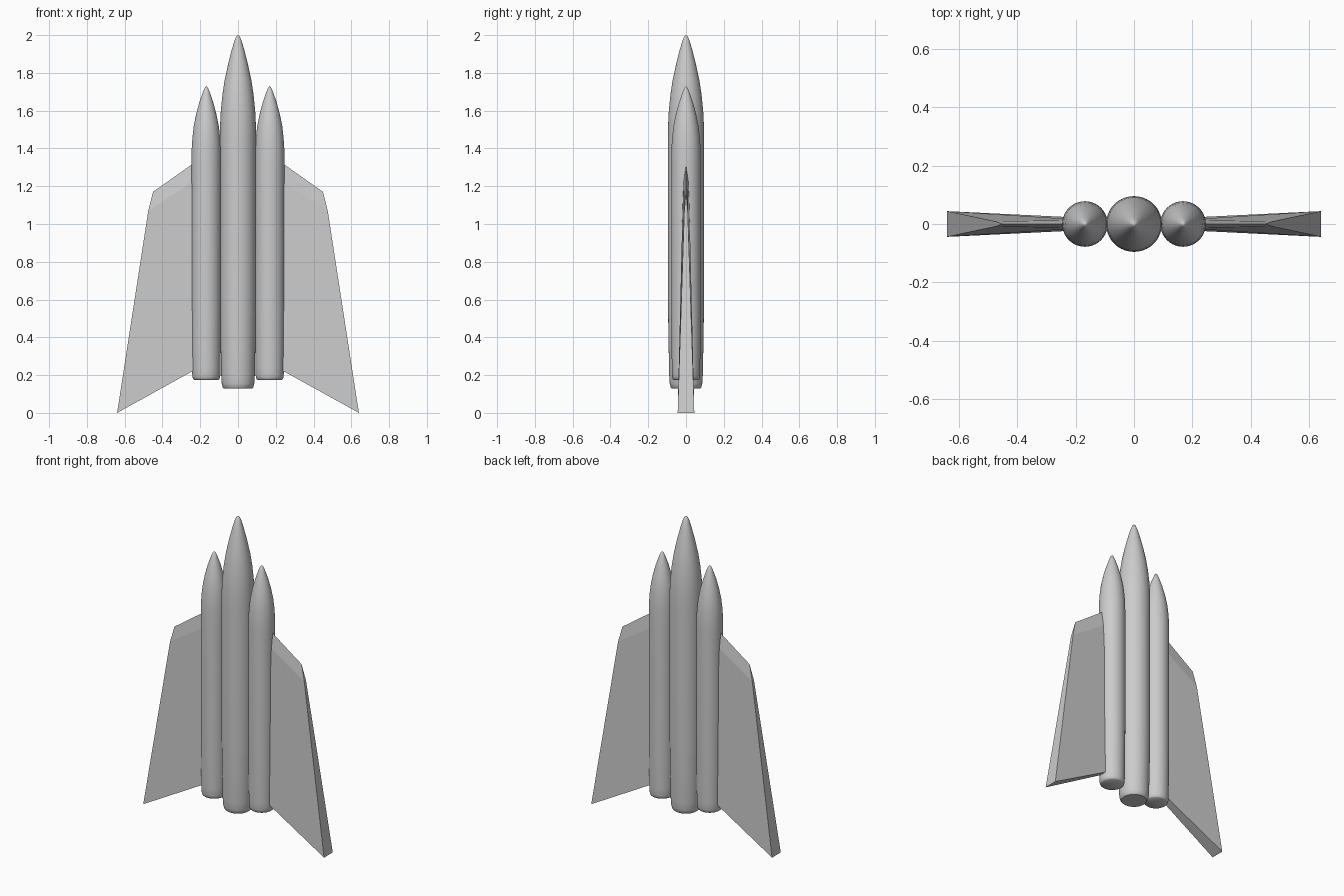
import bpy, bmesh
from math import radians, cos, sin, tau

if "Cube" in bpy.data.objects:
    bpy.data.objects.remove(bpy.data.objects["Cube"])


def make_object(name, bm, mirror=False, smooth=True):
    bmesh.ops.recalc_face_normals(bm, faces=bm.faces)
    mesh = bpy.data.meshes.new(name)
    bm.to_mesh(mesh)
    bm.free()
    obj = bpy.data.objects.new(name, mesh)
    bpy.context.collection.objects.link(obj)
    bpy.ops.object.select_all(action='DESELECT')
    obj.select_set(True)
    bpy.context.view_layer.objects.active = obj
    if mirror:
        obj.modifiers.new("mirror", 'MIRROR').use_mirror_merge = False
    if smooth:
        bpy.ops.object.shade_smooth_by_angle(angle=radians(40))
    return obj


def lathe(name, profile, cx=0.0, sides=40, mirror=False):
    """Closed body of revolution; the last profile point is the nose tip."""
    bm = bmesh.new()
    rings = [[bm.verts.new((cx + r * cos(tau * i / sides), r * sin(tau * i / sides), z))
              for i in range(sides)] for r, z in profile[:-1]]
    for low, high in zip(rings, rings[1:]):
        for i in range(sides):
            j = (i + 1) % sides
            bm.faces.new((low[i], low[j], high[j], high[i]))
    bm.faces.new(rings[0][::-1])
    tip = bm.verts.new((cx, 0, profile[-1][1]))
    for i in range(sides):
        bm.faces.new((rings[-1][i], rings[-1][(i + 1) % sides], tip))
    return make_object(name, bm, mirror)


# Central fuselage with pointed nose and rounded tail
lathe("center_body", [
    (0.074, 0.128), (0.081, 0.135), (0.086, 0.155), (0.089, 0.20), (0.093, 0.40),
    (0.0955, 0.60), (0.0955, 1.45), (0.0945, 1.53), (0.091, 1.60), (0.083, 1.68),
    (0.071, 1.76), (0.054, 1.84), (0.034, 1.92), (0.019, 1.97), (0.009, 1.993), (0, 2.0)])

# Side boosters
lathe("side_booster", [
    (0.064, 0.174), (0.070, 0.179), (0.074, 0.195), (0.075, 0.24), (0.077, 0.45),
    (0.078, 0.60), (0.078, 1.33), (0.077, 1.40), (0.073, 1.46), (0.066, 1.52),
    (0.054, 1.58), (0.038, 1.64), (0.021, 1.69), (0.009, 1.72), (0, 1.73)],
    cx=0.168, mirror=True)

# Swept wings, thickening toward the lower tip, with a bevelled leading edge
bm = bmesh.new()
lead_root = bm.verts.new((0.17, 0, 1.368))
lead_tip = bm.verts.new((0.45, 0, 1.17))
outline = [(0.17, 0.014, 1.27), (0.475, 0.009, 1.07), (0.64, 0.044, 0.0), (0.17, 0.021, 0.26)]
front = [bm.verts.new((x, -y, z)) for x, y, z in outline]
back = [bm.verts.new((x, y, z)) for x, y, z in outline]
for side in (front, back):
    bm.faces.new(side)
    bm.faces.new((lead_root, lead_tip, side[1], side[0]))
for i in (1, 2, 3):
    j = (i + 1) % 4
    bm.faces.new((front[i], front[j], back[j], back[i]))
bm.faces.new((lead_tip, front[1], back[1]))
bm.faces.new((lead_root, front[0], back[0]))
make_object("wing", bm, mirror=True, smooth=False)
